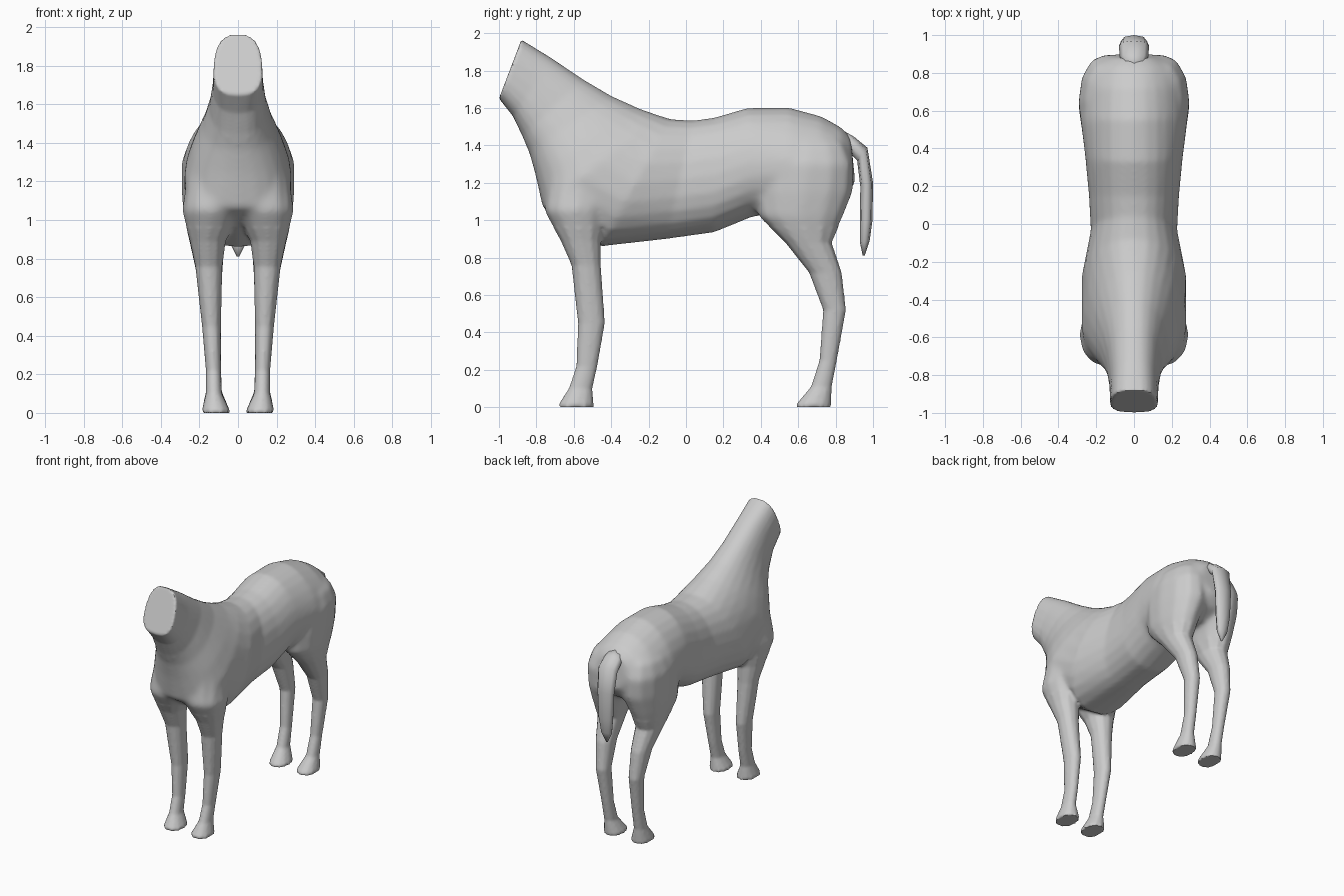
import bpy, bmesh, math
from mathutils import Vector

if "Cube" in bpy.data.objects:
    bpy.data.objects.remove(bpy.data.objects["Cube"])

coat = bpy.data.materials.new("grey coat")
coat.diffuse_color = (0.6, 0.6, 0.6, 1)
coat.use_nodes = True
coat.node_tree.nodes["Principled BSDF"].inputs["Base Color"].default_value = coat.diffuse_color


def loft(name, sections, sides):
    """Skin rounded rings: (centre, half axis u, half axis v, power, taper towards +u)."""
    bm = bmesh.new()
    rings = []
    for c, u, v, power, taper in sections:
        ring = []
        for i in range(sides):
            a = 2 * math.pi * i / sides
            p, q = [math.copysign(abs(t) ** power, t) if abs(t) > 1e-6 else 0
                    for t in (math.cos(a), math.sin(a))]
            ring.append(bm.verts.new(c + u * p + v * q * (1 - taper * p)))
        rings.append(ring)
    for a, b in zip(rings, rings[1:]):
        for i in range(sides):
            j = (i + 1) % sides
            bm.faces.new((a[i], a[j], b[j], b[i]))
    bm.faces.new(rings[0])
    bm.faces.new(rings[-1])
    bmesh.ops.recalc_face_normals(bm, faces=bm.faces[:])
    mesh = bpy.data.meshes.new(name)
    bm.to_mesh(mesh)
    bm.free()
    mesh.materials.append(coat)
    ob = bpy.data.objects.new(name, mesh)
    bpy.context.collection.objects.link(ob)
    return ob


def spine_ring(ty, tz, by, bz, hw, power=.9, taper=0):
    top, bot = Vector((0, ty, tz)), Vector((0, by, bz))
    return (top + bot) / 2, (top - bot) / 2, Vector((hw, 0, 0)), power, taper


def leg_ring(side, z, y0, y1, x0, x1):
    return (Vector((side * (x0 + x1) / 2, (y0 + y1) / 2, z)),
            Vector((0, (y0 - y1) / 2, 0)), Vector(((x1 - x0) / 2, 0, 0)), .93, 0)


def apply(ob, mod):
    bpy.context.view_layer.objects.active = ob
    bpy.ops.object.modifier_apply(modifier=mod.name)


# Neck and trunk: top y, top z, bottom y, bottom z, half width, roundness, taper
trunk = [(-.88, 1.965, -1.0, 1.65, .125, .72, .08), (-.72, 1.868, -.925, 1.555, .13, .8, .08),
         (-.55, 1.753, -.875, 1.45, .148, .85, .1), (-.40, 1.665, -.838, 1.36, .182, .9, .15),
         (-.25, 1.597, -.805, 1.24, .23, .9, .2), (-.15, 1.562, -.765, 1.06, .268, .85, .22),
         (-.08, 1.54, -.455, .86, .275, .9, .12), (.04, 1.533, -.10, .90, .228, .9, .08),
         (.15, 1.548, .15, .935, .238, .9, .08), (.33, 1.60, .36, 1.02, .257, .95, .1),
         (.55, 1.602, .56, 1.04, .282, 1, .16), (.72, 1.556, .74, 1.06, .272, 1, .16),
         (.83, 1.497, .85, 1.12, .215, .95, .12), (.88, 1.445, .905, 1.20, .12, .9, 0)]
body = loft("horse_body", [spine_ring(*s) for s in trunk], 24)

# Legs: z, front y, back y, inner x, outer x
front_leg = [(1.40, -.62, -.38, .06, .19), (1.25, -.735, -.36, .03, .262),
             (1.05, -.76, -.42, -.02, .292), (.89, -.67, -.455, .063, .25),
             (.76, -.613, -.455, .081, .222), (.45, -.578, -.433, .088, .187),
             (.22, -.587, -.473, .088, .167), (.10, -.627, -.50, .083, .167),
             (.015, -.682, -.493, .043, .187), (0, -.682, -.493, .043, .187)]
hind_leg = [(1.47, .50, .80, .05, .18), (1.40, .44, .86, .02, .258),
            (1.30, .39, .90, .0, .294),
            (1.15, .36, .895, -.02, .294), (1.02, .385, .842, .03, .282),
            (.88, .53, .78, .07, .25), (.72, .657, .833, .081, .215),
            (.52, .733, .856, .088, .189), (.25, .713, .807, .088, .167),
            (.11, .668, .78, .083, .167), (.015, .588, .777, .043, .187),
            (0, .588, .777, .043, .187)]

# Merge the four legs into the trunk
for name, rings in (("front_leg", front_leg), ("hind_leg", hind_leg)):
    for side in (-1, 1):
        leg = loft(name, [leg_ring(side, *r) for r in rings], 12)
        mod = body.modifiers.new("merge", 'BOOLEAN')
        mod.operation = 'UNION'
        mod.solver = 'EXACT'
        mod.object = leg
        apply(body, mod)
        bpy.data.objects.remove(leg)

# Even skin, then melt the shoulder and haunch joints into the trunk
mod = body.modifiers.new("skin", 'REMESH')
mod.mode = 'VOXEL'
mod.voxel_size = .011
apply(body, mod)
trunk_skin = body.vertex_groups.new(name="trunk")
joints = body.vertex_groups.new(name="joints")
for v in body.data.vertices:
    y, z = v.co.y, v.co.z
    if z > .96 and y > -.82 or (-.42 < y < .3 and z > .8):
        trunk_skin.add([v.index], 1, 'REPLACE')
    if z > .96 and (-.85 < y < -.3 and z < 1.5 or y > .3 and z < 1.52):
        joints.add([v.index], 1, 'REPLACE')
for group, count in (("joints", 25), ("trunk", 12), ("", 2)):
    mod = body.modifiers.new("soften", 'SMOOTH')
    mod.factor = .5
    mod.iterations = count
    mod.vertex_group = group
    apply(body, mod)
body.data.materials.clear()
body.data.materials.append(coat)

# Tail: outer y, outer z, inner y, inner z, half width
tail_rings = [(.83, 1.485, .82, 1.41, .05), (.90, 1.445, .865, 1.37, .075),
              (.97, 1.387, .915, 1.32, .08), (1.0, 1.20, .932, 1.18, .07),
              (.997, 1.0, .93, 1.0, .06), (.982, .89, .93, .88, .044),
              (.955, .81, .945, .81, .006)]
tail = loft("tail", [spine_ring(*s) for s in tail_rings], 8)

# Soft shading that keeps the face rim and hoof edges crisp
for ob, angle in ((body, 50), (tail, 120)):
    bpy.ops.object.select_all(action='DESELECT')
    ob.select_set(True)
    bpy.context.view_layer.objects.active = ob
    bpy.ops.object.shade_smooth_by_angle(angle=math.radians(angle))
